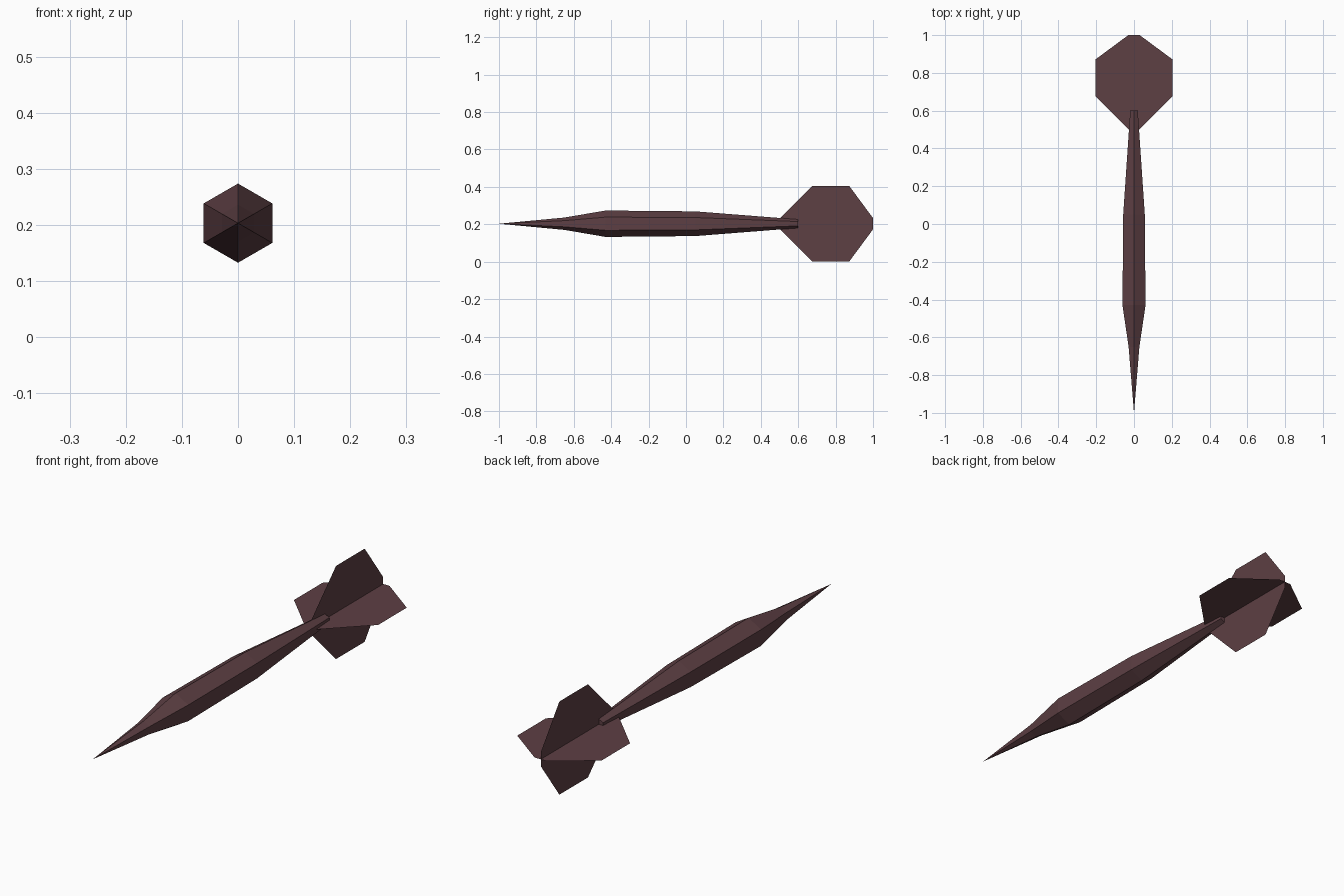
import bpy, bmesh
from math import sin, cos, pi

default = bpy.data.objects.get("Cube")
if default:
    bpy.data.objects.remove(default, do_unlink=True)

AXIS_Z = 0.203
SIDES = 6

# Single dark maroon colour
maroon = bpy.data.materials.new("dark maroon")
maroon.use_nodes = True
colour = (0.11, 0.05, 0.057, 1)
maroon.diffuse_color = colour
maroon.node_tree.nodes["Principled BSDF"].inputs["Base Color"].default_value = colour


def add_object(name, bm):
    mesh = bpy.data.meshes.new(name)
    bm.to_mesh(mesh)
    bm.free()
    mesh.materials.append(maroon)
    obj = bpy.data.objects.new(name, mesh)
    obj.location.z = AXIS_Z
    bpy.context.collection.objects.link(obj)
    return obj


# Six-sided shaft, lofted along y from a sharp point to the tail: (y, radius)
profile = [(-0.65, 0.033), (-0.43, 0.0705), (0.05, 0.066), (0.6, 0.023)]
bm = bmesh.new()
tip = bm.verts.new((0, -1, 0))
rings = [[bm.verts.new((r * sin(2 * pi * i / SIDES), y, r * cos(2 * pi * i / SIDES)))
          for i in range(SIDES)] for y, r in profile]
for i in range(SIDES):
    j = (i + 1) % SIDES
    bm.faces.new((tip, rings[0][i], rings[0][j]))
    for a, b in zip(rings, rings[1:]):
        bm.faces.new((a[i], b[i], b[j], a[j]))
bm.faces.new(rings[-1])
bmesh.ops.recalc_face_normals(bm, faces=bm.faces[:])
add_object("shaft", bm)

# Two crossed paper-thin flights, each an octagon: (y, half width)
outline = [(0.5, 0.027), (0.675, 0.203), (0.872, 0.203), (1.0, 0.03)]
points = outline + [(y, -w) for y, w in reversed(outline)]
for name, angle in (("horizontal_flight", 0), ("vertical_flight", pi / 2)):
    bm = bmesh.new()
    bm.faces.new([bm.verts.new((w * cos(angle), y, w * sin(angle))) for y, w in points])
    bmesh.ops.recalc_face_normals(bm, faces=bm.faces[:])
    bm.normal_update()
    face = bm.faces[:][0]
    if face.normal.x + face.normal.z < 0:
        face.normal_flip()
    add_object(name, bm)
